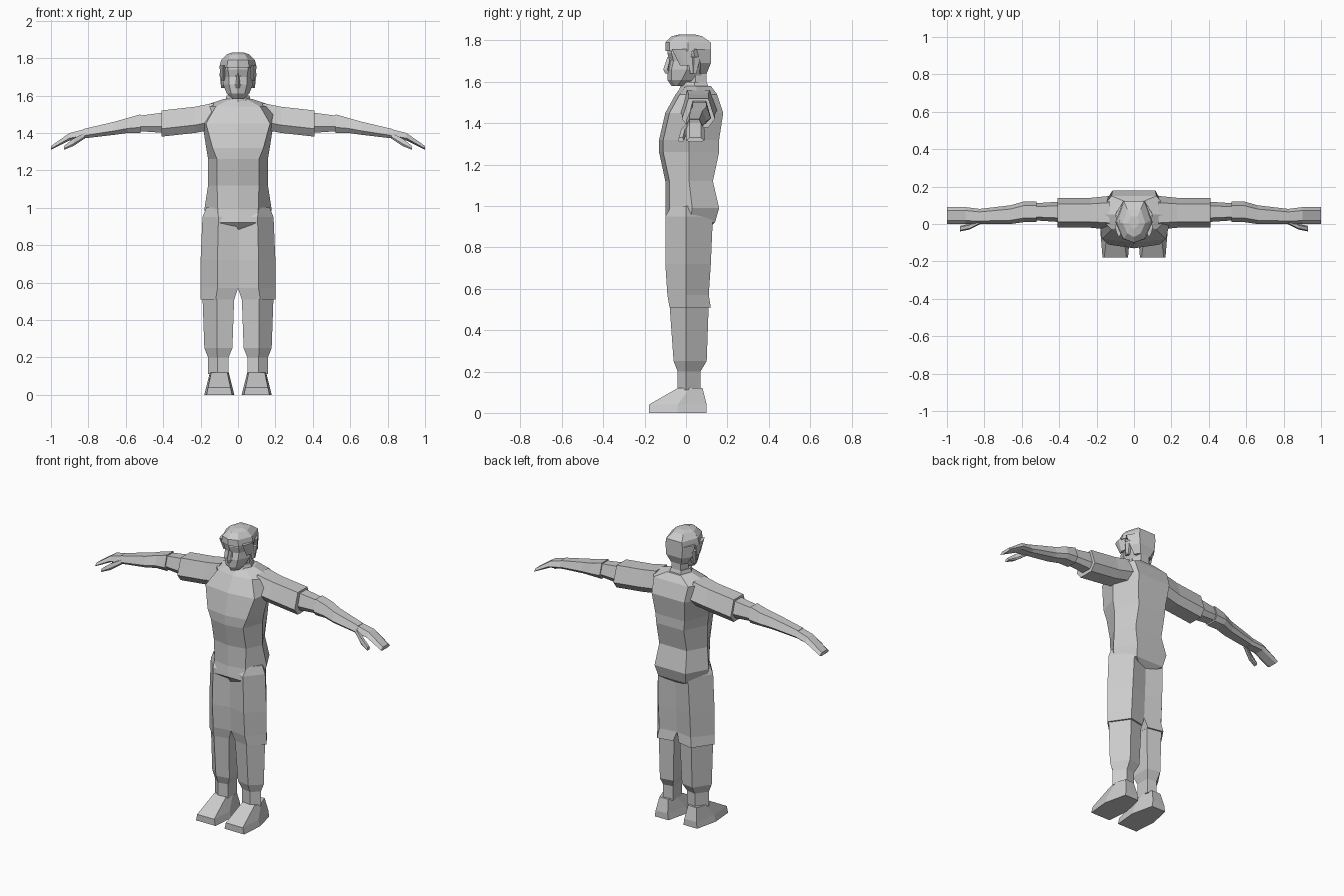
import bpy
import bmesh

cube = bpy.data.objects.get("Cube")
if cube:
    bpy.data.objects.remove(cube, do_unlink=True)

grey = bpy.data.materials.new("plain grey")
grey.use_nodes = True
tone = (0.6, 0.6, 0.6, 1)
grey.diffuse_color = tone
grey.node_tree.nodes["Principled BSDF"].inputs["Base Color"].default_value = tone


def loft(name, *rings, side=1):
    """Skin equal-sized rings of points into a closed flat-shaded solid."""
    bm = bmesh.new()
    loops = [[bm.verts.new((x * side, y, z)) for x, y, z in ring] for ring in rings]
    for low, high in zip(loops, loops[1:]):
        for i in range(len(low)):
            bm.faces.new((low[i - 1], low[i], high[i], high[i - 1]))
    bm.faces.new(loops[0])
    bm.faces.new(loops[-1])
    bmesh.ops.recalc_face_normals(bm, faces=bm.faces)
    mesh = bpy.data.meshes.new(name)
    bm.to_mesh(mesh)
    bm.free()
    mesh.materials.append(grey)
    obj = bpy.data.objects.new(name, mesh)
    bpy.context.collection.objects.link(obj)


def body_ring(z, wide, front, back, flat=0.6, bulge=0.02, centre=0):
    """Symmetric section: bulging front, side points halfway, flat back."""
    half = [(wide * flat, front + bulge), (wide, (front + back) / 2), (wide * 0.6, back)]
    mirrored = [(-x, y) for x, y in reversed(half)]
    return [(centre + x, y, z) for x, y in [(0, front)] + half + mirrored]


def leg_ring(z, inner, outer, front, back):
    """Section with a front ridge, an outer side edge and a back ridge."""
    ridge = inner + (outer - inner) * 0.55
    slant = (back - front) * 0.1
    points = [(inner, front + slant), (ridge, front), (outer, 0),
              (ridge, back), (inner, back - slant)]
    return [(x, y, z) for x, y in points]


def arm_ring(x, front, back, bottom, top):
    """Six-sided section across an arm, widest below its middle."""
    middle = bottom + (top - bottom) * 0.3
    bevel = (back - front) * 0.2
    near, far = front + bevel, back - bevel
    points = [(near, top), (far, top), (back, middle),
              (far, bottom), (near, bottom), (front, middle)]
    return [(x, y, z) for y, z in points]


def shoe_ring(z, wide, toe, heel):
    """Section of a shoe: blunt toe and a narrower heel."""
    return body_ring(z, wide, toe, heel, flat=0.85, bulge=0, centre=0.1)


# Shirt, from the crotch to the collar
loft("torso",
     body_ring(z=0.87, wide=0.02, front=-0.07, back=0.08),
     body_ring(z=0.92, wide=0.16, front=-0.1, back=0.14, bulge=0),
     body_ring(z=0.99, wide=0.18, front=-0.1, back=0.16),
     body_ring(z=1.12, wide=0.16, front=-0.1, back=0.13, flat=0.7),
     body_ring(z=1.26, wide=0.16, front=-0.13, back=0.16, flat=0.7),
     body_ring(z=1.32, wide=0.17, front=-0.13, back=0.16, flat=0.8),
     body_ring(z=1.45, wide=0.19, front=-0.1, back=0.18, flat=0.9),
     body_ring(z=1.54, wide=0.2, front=-0.05, back=0.15),
     body_ring(z=1.58, wide=0.08, front=-0.02, back=0.12))

# Neck and collar
loft("collar",
     body_ring(z=1.54, wide=0.08, front=-0.04, back=0.12),
     body_ring(z=1.6, wide=0.06, front=-0.02, back=0.1))
loft("neck",
     body_ring(z=1.56, wide=0.05, front=-0.01, back=0.1),
     body_ring(z=1.67, wide=0.05, front=-0.01, back=0.1))

# Face and skull
loft("head",
     body_ring(z=1.58, wide=0.03, front=-0.07, back=-0.01),
     body_ring(z=1.61, wide=0.06, front=-0.09, back=0.05),
     body_ring(z=1.66, wide=0.08, front=-0.09, back=0.1),
     body_ring(z=1.7, wide=0.08, front=-0.08, back=0.1),
     body_ring(z=1.74, wide=0.09, front=-0.09, back=0.11),
     body_ring(z=1.8, wide=0.08, front=-0.08, back=0.1))
loft("nose",
     body_ring(z=1.64, wide=0.02, front=-0.1, back=-0.06),
     body_ring(z=1.66, wide=0.02, front=-0.11, back=-0.06),
     body_ring(z=1.72, wide=0.01, front=-0.09, back=-0.06))

# Hair cap and nape
loft("hair_cap",
     body_ring(z=1.75, wide=0.1, front=-0.1, back=0.12),
     body_ring(z=1.79, wide=0.09, front=-0.1, back=0.12),
     body_ring(z=1.82, wide=0.06, front=-0.07, back=0.08),
     body_ring(z=1.83, wide=0.03, front=-0.03, back=0.04))
loft("hair_back",
     body_ring(z=1.64, wide=0.06, front=0.04, back=0.1),
     body_ring(z=1.69, wide=0.09, front=0.02, back=0.12),
     body_ring(z=1.76, wide=0.1, front=-0.02, back=0.12))

# Paired parts
for side, label in ((1, "left_"), (-1, "right_")):
    # Ear and sideburn
    loft(label + "ear",
         body_ring(z=1.64, wide=0.01, front=0.02, back=0.05, centre=0.08),
         body_ring(z=1.72, wide=0.02, front=0.01, back=0.07, centre=0.08), side=side)
    loft(label + "sideburn",
         body_ring(z=1.68, wide=0.01, front=-0.03, back=0.02, centre=0.08),
         body_ring(z=1.76, wide=0.02, front=-0.07, back=0.03, centre=0.08), side=side)

    # Sleeve, elbow and forearm
    loft(label + "sleeve",
         arm_ring(x=0.13, front=-0.03, back=0.15, bottom=1.42, top=1.56),
         arm_ring(x=0.23, front=-0.02, back=0.14, bottom=1.4, top=1.54),
         arm_ring(x=0.41, front=-0.02, back=0.14, bottom=1.38, top=1.52), side=side)
    loft(label + "elbow",
         arm_ring(x=0.39, front=0.01, back=0.12, bottom=1.4, top=1.51),
         arm_ring(x=0.54, front=0.02, back=0.11, bottom=1.41, top=1.49), side=side)
    loft(label + "forearm",
         arm_ring(x=0.52, front=0.01, back=0.12, bottom=1.4, top=1.5),
         arm_ring(x=0.59, front=0.01, back=0.12, bottom=1.4, top=1.48),
         arm_ring(x=0.66, front=0, back=0.1, bottom=1.39, top=1.46),
         arm_ring(x=0.83, front=0, back=0.08, bottom=1.37, top=1.42), side=side)

    # Hand with a folded thumb
    loft(label + "hand",
         arm_ring(x=0.82, front=0, back=0.08, bottom=1.37, top=1.42),
         arm_ring(x=0.9, front=0, back=0.09, bottom=1.36, top=1.4),
         arm_ring(x=1, front=0, back=0.09, bottom=1.31, top=1.33), side=side)
    loft(label + "thumb",
         arm_ring(x=0.82, front=0, back=0.03, bottom=1.37, top=1.4),
         arm_ring(x=0.88, front=-0.03, back=0, bottom=1.33, top=1.37),
         arm_ring(x=0.93, front=-0.04, back=-0.01, bottom=1.31, top=1.33), side=side)

    # Trouser leg in two overlapping lengths
    loft(label + "thigh",
         leg_ring(z=0.51, inner=0.02, outer=0.2, front=-0.08, back=0.12),
         leg_ring(z=0.57, inner=0, outer=0.2, front=-0.09, back=0.11),
         leg_ring(z=0.72, inner=0, outer=0.2, front=-0.1, back=0.12),
         leg_ring(z=0.95, inner=0, outer=0.19, front=-0.1, back=0.13),
         leg_ring(z=1, inner=0.04, outer=0.17, front=-0.07, back=0.1), side=side)
    loft(label + "shin",
         leg_ring(z=0.11, inner=0.05, outer=0.16, front=-0.04, back=0.07),
         leg_ring(z=0.2, inner=0.05, outer=0.16, front=-0.04, back=0.07),
         leg_ring(z=0.25, inner=0.03, outer=0.18, front=-0.06, back=0.1),
         leg_ring(z=0.53, inner=0.02, outer=0.19, front=-0.08, back=0.11), side=side)

    # Shoe, sloping from ankle to toe
    loft(label + "shoe",
         shoe_ring(z=0, wide=0.08, toe=-0.18, heel=0.1),
         shoe_ring(z=0.04, wide=0.07, toe=-0.18, heel=0.1),
         shoe_ring(z=0.12, wide=0.05, toe=-0.04, heel=0.08), side=side)
